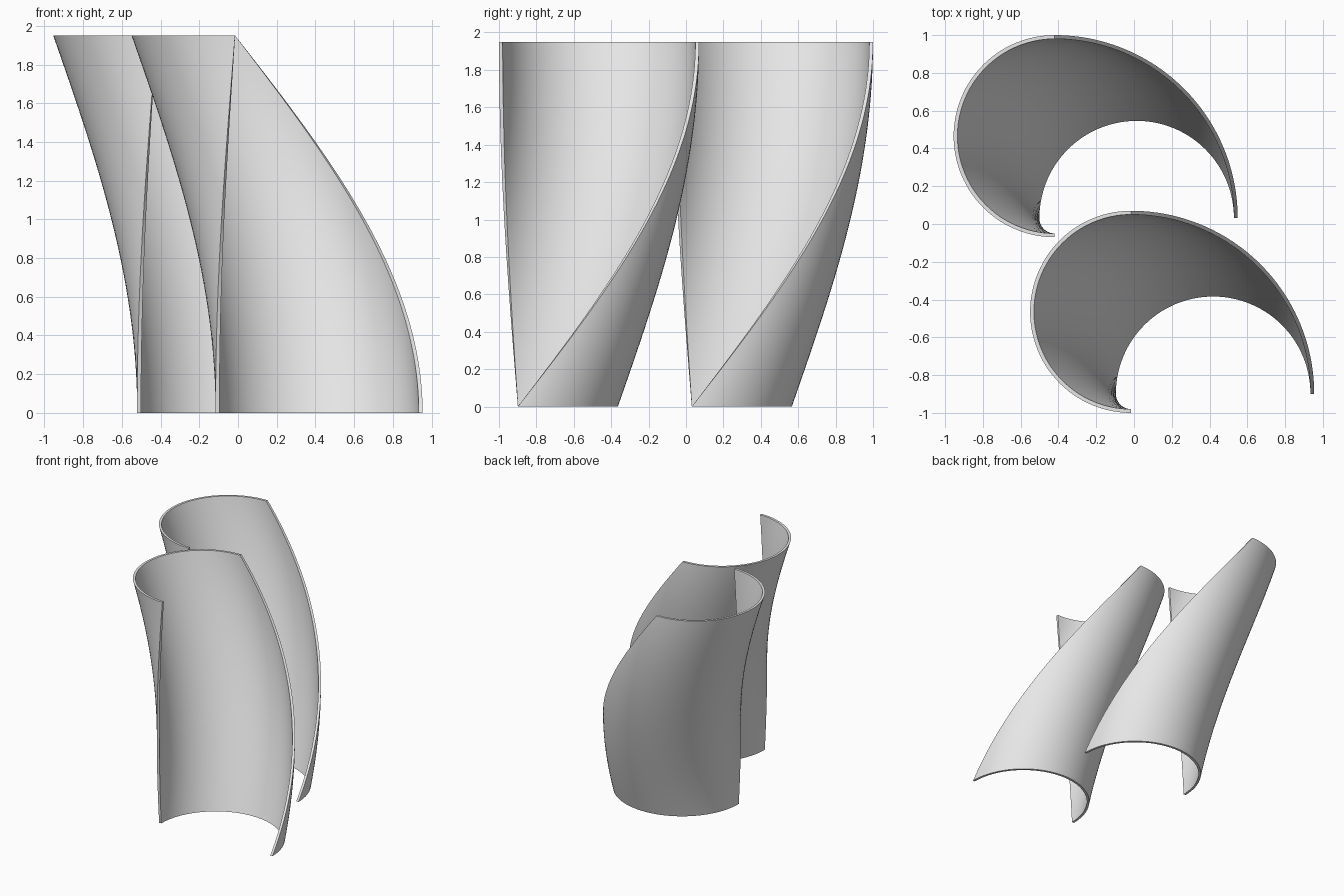
import bpy, bmesh, math
from mathutils import Matrix, Vector

if "Cube" in bpy.data.objects:
    bpy.data.objects.remove(bpy.data.objects["Cube"])

HEIGHT = 1.95
RADIUS = 0.535        # outer radius of the half-round section
WALL = 0.02
ARM = 0.434           # distance from twist axis to section centre
TWIST = math.pi / 2   # turn from bottom to top
ARC, LAYERS = 56, 48

grey = bpy.data.materials.new("light grey")
grey.diffuse_color = (0.8, 0.8, 0.8, 1)
grey.use_nodes = True
grey.node_tree.nodes["Principled BSDF"].inputs["Base Color"].default_value = grey.diffuse_color


def half_ring():
    """Closed half-ring profile: outer arc out, inner arc back."""
    pts = []
    for i in range(ARC + 1):
        a = math.pi * i / ARC
        pts.append((ARM + RADIUS * math.cos(a), RADIUS * math.sin(a)))
    for i in range(ARC, -1, -1):
        a = math.pi * i / ARC
        r = RADIUS - WALL
        pts.append((ARM + r * math.cos(a), r * math.sin(a)))
    return pts


def twisted_shell(name, x, y):
    bm = bmesh.new()
    profile = half_ring()
    n = len(profile)
    # stack the profile upward, turning it about the axis
    rows = []
    for k in range(LAYERS + 1):
        t = k / LAYERS
        turn = Matrix.Rotation(TWIST * t, 3, 'Z')
        rows.append([bm.verts.new(turn @ Vector((px, py, HEIGHT * t)))
                     for px, py in profile])
    for low, high in zip(rows, rows[1:]):
        for i in range(n):
            j = (i + 1) % n
            bm.faces.new((low[i], low[j], high[j], high[i]))
    # bottom and top rims
    for row in (rows[0], rows[-1]):
        for i in range(ARC):
            bm.faces.new((row[i], row[i + 1], row[n - 2 - i], row[n - 1 - i]))
    bmesh.ops.recalc_face_normals(bm, faces=bm.faces)

    mesh = bpy.data.meshes.new(name)
    bm.to_mesh(mesh)
    bm.free()
    mesh.materials.append(grey)
    obj = bpy.data.objects.new(name, mesh)
    obj.location = (x, y, 0)
    bpy.context.collection.objects.link(obj)
    bpy.ops.object.select_all(action='DESELECT')
    obj.select_set(True)
    bpy.context.view_layer.objects.active = obj
    bpy.ops.object.shade_smooth_by_angle(angle=math.radians(30))
    return obj


# two identical shells set diagonally
twisted_shell("front_shell", -0.015, -0.899)
twisted_shell("back_shell", -0.42, 0.031)
